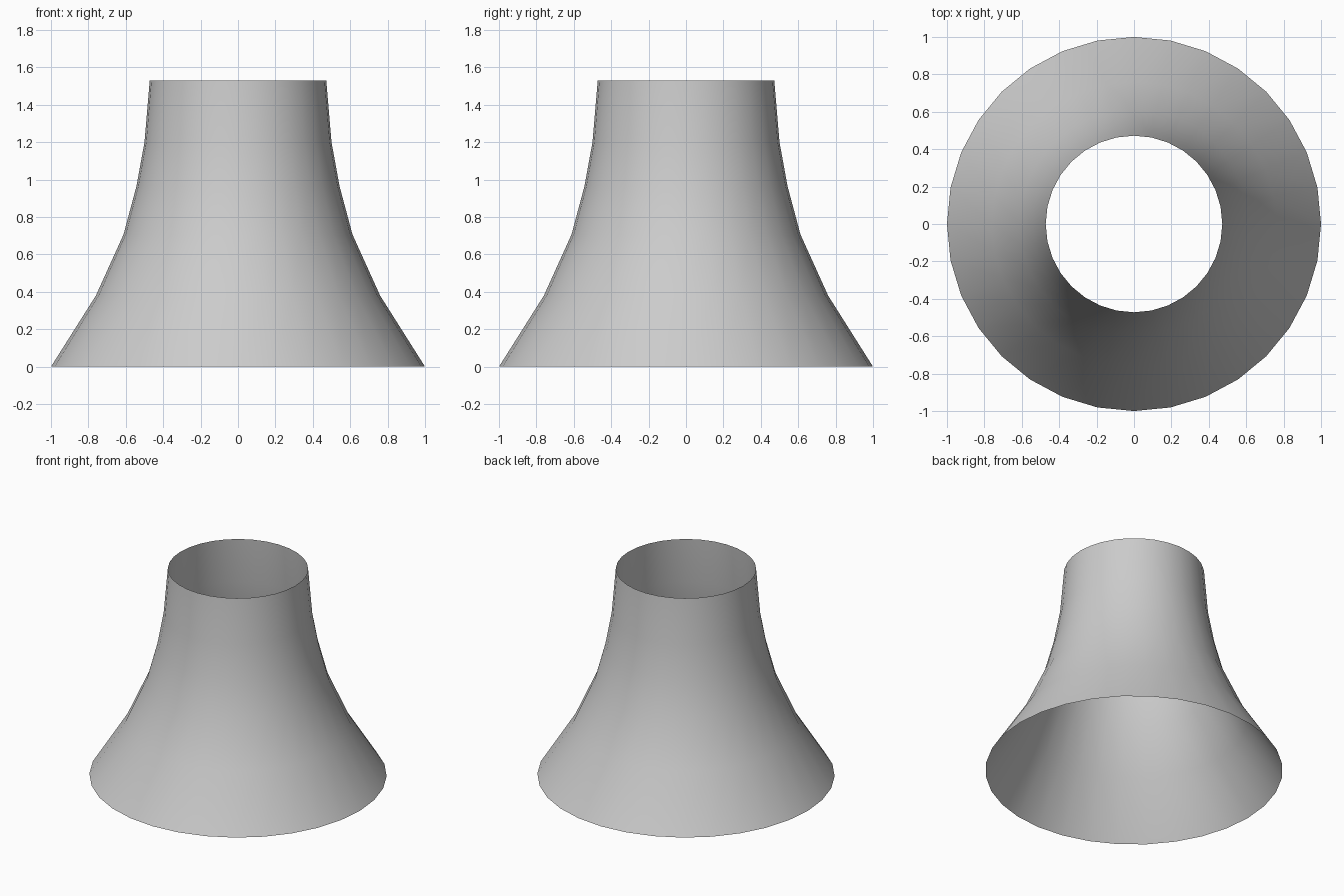
import bpy, bmesh
from math import sin, cos, tau

if "Cube" in bpy.data.objects:
    bpy.data.objects.remove(bpy.data.objects["Cube"])

SIDES = 32
# Flared profile: (radius, height) from base to rim
PROFILE = [(1.0, 0.0), (0.76, 0.38), (0.612, 0.707),
           (0.543, 0.965), (0.50, 1.20), (0.472, 1.53)]

# Open tower shell: one ring per profile point, bridged by quads
bm = bmesh.new()
rings = [[bm.verts.new((r * cos(tau * i / SIDES), r * sin(tau * i / SIDES), z))
          for i in range(SIDES)] for r, z in PROFILE]
for low, high in zip(rings, rings[1:]):
    for i in range(SIDES):
        j = (i + 1) % SIDES
        bm.faces.new((low[i], low[j], high[j], high[i])).smooth = True

mesh = bpy.data.meshes.new("flared_tower_shell")
bm.to_mesh(mesh)
bm.free()
bpy.context.collection.objects.link(bpy.data.objects.new("flared_tower_shell", mesh))
